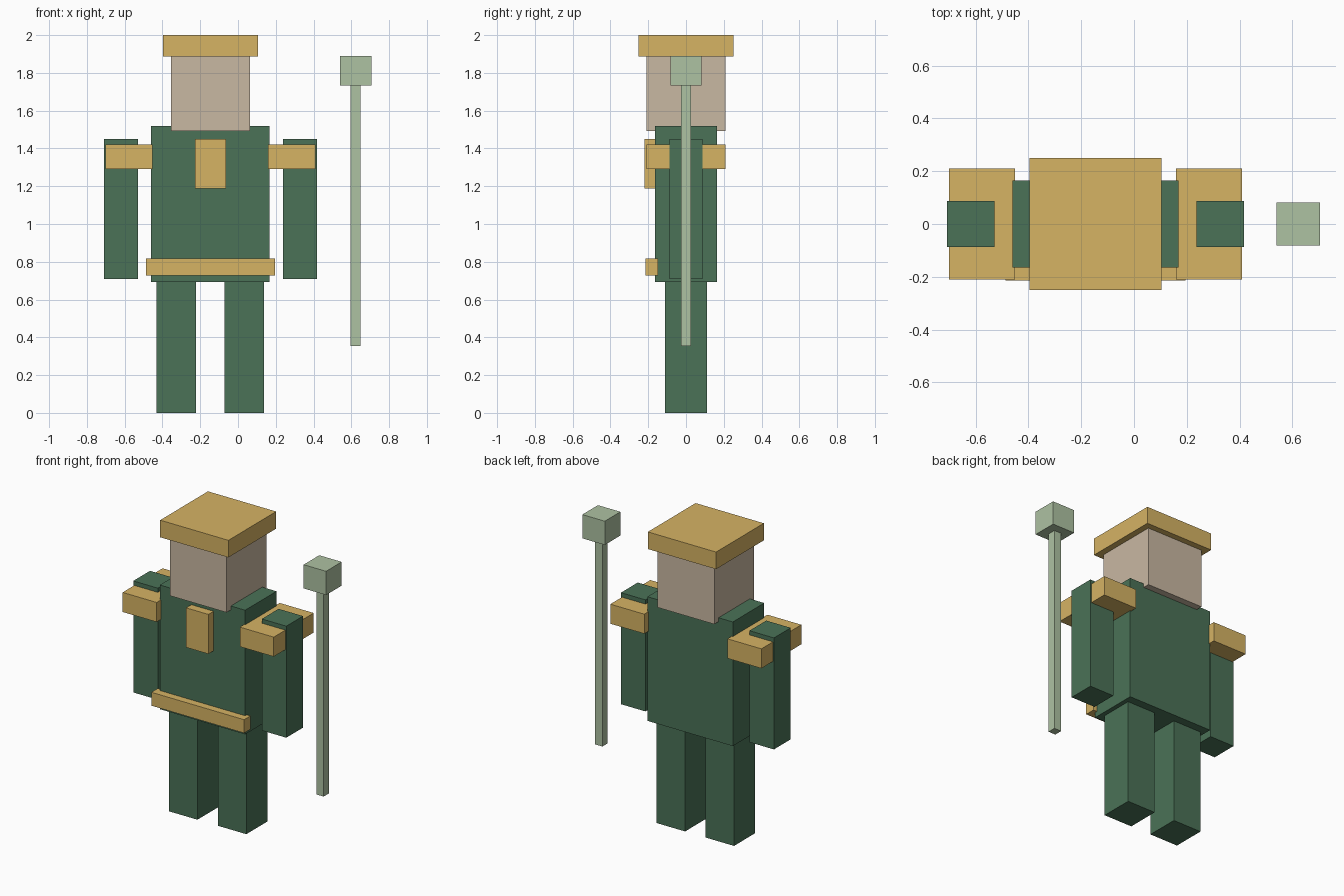
import bpy

if "Cube" in bpy.data.objects:
    bpy.data.objects.remove(bpy.data.objects["Cube"])

CX = -0.146  # centre line of the figure (the staff stands off to one side)


def material(name, rgb):
    m = bpy.data.materials.new(name)
    m.diffuse_color = (*rgb, 1)
    m.use_nodes = True
    m.node_tree.nodes["Principled BSDF"].inputs["Base Color"].default_value = m.diffuse_color
    return m


GREEN = material("green_cloth", (0.069, 0.168, 0.095))
GOLD = material("gold_trim", (0.672, 0.451, 0.127))
SKIN = material("skin", (0.584, 0.479, 0.361))
PALE = material("pale_green", (0.423, 0.539, 0.361))


def box(name, mat, x, width, y0, y1, z0, z1):
    """Box centred on x, spanning y0..y1 and z0..z1."""
    bpy.ops.mesh.primitive_cube_add(size=1, location=(x, (y0 + y1) / 2, (z0 + z1) / 2))
    ob = bpy.context.object
    ob.name = name
    ob.scale = (width, y1 - y0, z1 - z0)
    bpy.ops.object.transform_apply(location=False, rotation=False, scale=True)
    ob.data.materials.append(mat)
    return ob


# Body, head and hat
box("torso", GREEN, CX, 0.628, -0.165, 0.165, 0.693, 1.519)
box("head", SKIN, CX, 0.418, -0.21, 0.21, 1.493, 1.888)
box("hat", GOLD, CX, 0.502, -0.251, 0.251, 1.886, 2.0)

# Chest plate and belt on the front
box("chest_plate", GOLD, CX, 0.164, -0.22, -0.164, 1.187, 1.45)
box("belt", GOLD, CX, 0.683, -0.215, -0.147, 0.728, 0.817)

# Paired limbs and shoulder pads
for side, s in (("left", -1), ("right", 1)):
    box(side + "_leg", GREEN, CX + s * 0.18, 0.209, -0.11, 0.11, 0, 0.695)
    box(side + "_arm", GREEN, CX + s * 0.473, 0.18, -0.088, 0.088, 0.708, 1.45)
    box(side + "_shoulder_pad", GOLD, CX + s * 0.431, 0.25, -0.21, 0.21, 1.292, 1.422)

# Staff
box("staff_shaft", PALE, 0.623, 0.053, -0.027, 0.027, 0.355, 1.735)
box("staff_head", PALE, 0.623, 0.165, -0.082, 0.082, 1.732, 1.89)
